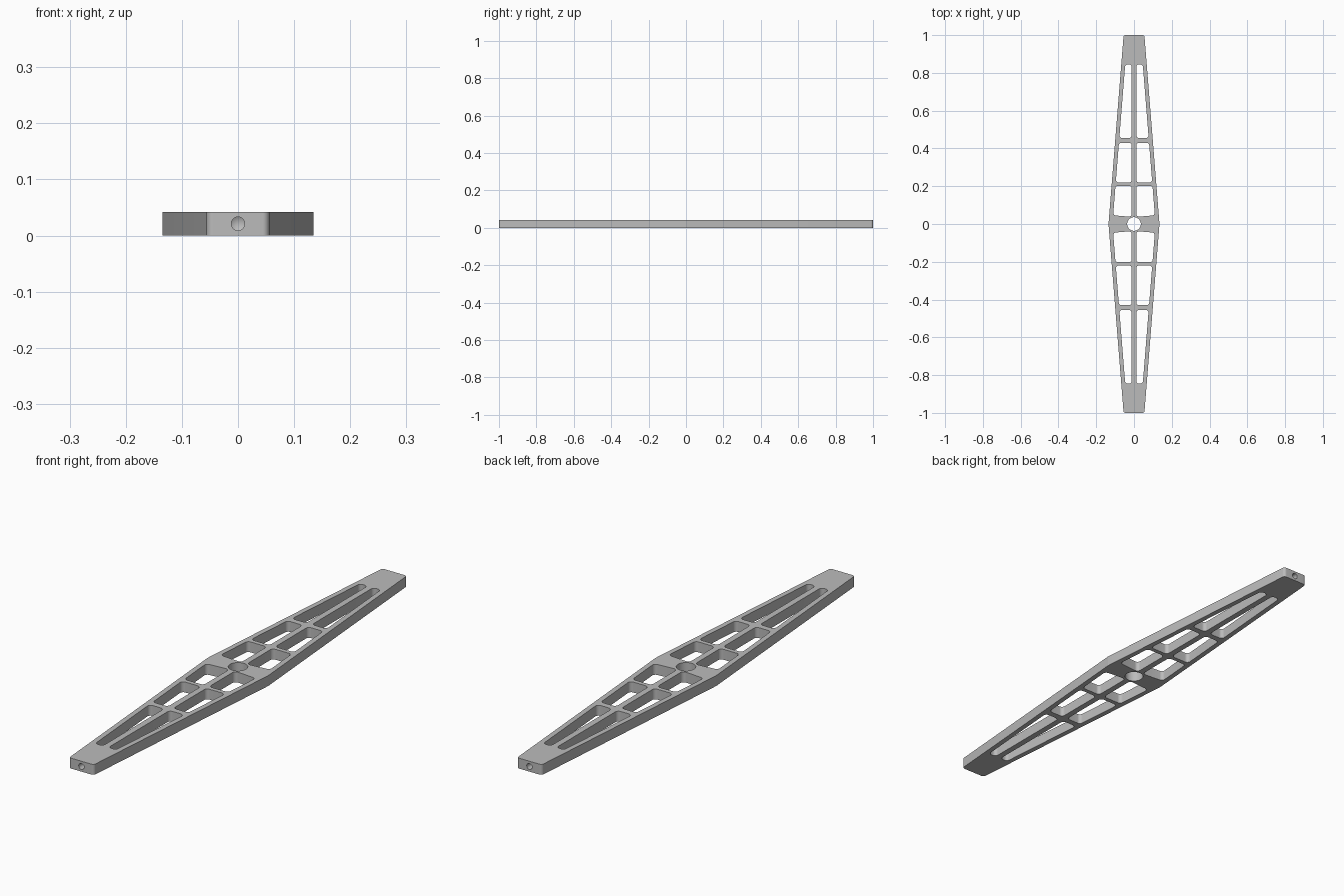
import bpy
import bmesh
from math import cos, sin, tau, tan
from mathutils import Matrix, Vector

cube = bpy.data.objects.get("Cube")
if cube:
    bpy.data.objects.remove(cube, do_unlink=True)

THICK = 0.042      # plate thickness
MID = 0.135        # half width at the centre
TIP = 0.055        # half width at the ends
RIM = 0.021        # width of the outer rail
WEB = 0.0125       # half width of the central rib


def half_width(y):
    return MID + (TIP - MID) * abs(y)


def rounded(points, radius, steps=6):
    """Replace each corner of a polygon with a tangent arc."""
    out = []
    for i, p in enumerate(points):
        p = Vector(p)
        a = (Vector(points[i - 1]) - p).normalized()
        b = (Vector(points[(i + 1) % len(points)]) - p).normalized()
        half = a.angle(b) / 2
        cut = radius / tan(half)
        centre = p + (a + b).normalized() * radius / sin(half)
        start, end = p + a * cut - centre, p + b * cut - centre
        for k in range(steps + 1):
            t = k / steps
            out.append(centre + start.lerp(end, t).normalized() * radius)
    return out


def add_prism(bm, outline, z0, z1):
    base = bm.faces.new([bm.verts.new((p.x, p.y, z0)) for p in outline])
    top = bmesh.ops.extrude_face_region(bm, geom=[base])["geom"]
    verts = [v for v in top if isinstance(v, bmesh.types.BMVert)]
    bmesh.ops.translate(bm, verts=verts, vec=(0, 0, z1 - z0))


def make_object(name, bm):
    bmesh.ops.recalc_face_normals(bm, faces=bm.faces)
    mesh = bpy.data.meshes.new(name)
    bm.to_mesh(mesh)
    bm.free()
    obj = bpy.data.objects.new(name, mesh)
    bpy.context.collection.objects.link(obj)
    return obj


# Tapered plate with rounded end corners
bm = bmesh.new()
add_prism(bm, rounded([(TIP, -1), (MID, 0), (TIP, 1),
                       (-TIP, 1), (-MID, 0), (-TIP, -1)], 0.012), 0, THICK)
arm = make_object("tapered_arm", bm)

# Lightening pockets, centre bore and end holes
bm = bmesh.new()
bays = [(0.038, 0.046, 0.202), (0.22, 0.22, 0.43), (0.455, 0.455, 0.845)]
for sx in (-1, 1):
    for sy in (-1, 1):
        for inner, outer, far in bays:
            corners = [(WEB, inner), (half_width(outer) - RIM, outer),
                       (half_width(far) - RIM, far), (WEB, far)]
            add_prism(bm, rounded([(sx * x, sy * y) for x, y in corners], 0.014),
                      -0.02, THICK + 0.02)

bore = [Vector((0.036 * cos(tau * i / 48), 0.036 * sin(tau * i / 48))) for i in range(48)]
add_prism(bm, bore, -0.02, THICK + 0.02)

for sy in (-1, 1):
    facing = Matrix.Rotation(sy * tau / 4, 4, "X")
    for r_tip, length, y in ((0.012, 0.12, 0.96),):
        hole = bmesh.ops.create_cone(
            bm, cap_ends=True, segments=32, radius1=0.012, radius2=r_tip, depth=length,
            matrix=Matrix.Translation((0, sy * y, THICK / 2)) @ facing)
        # Pointed drill bottom
        floor = [f for f in {f for v in hole["verts"] for f in v.link_faces}
                 if len(f.verts) > 4 and abs(f.calc_center_median().y) < y]
        tip = bmesh.ops.poke(bm, faces=floor)["verts"]
        bmesh.ops.translate(bm, verts=tip, vec=(0, -sy * 0.007, 0))
cutter = make_object("pocket_cutter", bm)
cutter.hide_render = True

cut = arm.modifiers.new("pockets", "BOOLEAN")
cut.operation = "DIFFERENCE"
cut.solver = "EXACT"
cut.object = cutter
bpy.context.view_layer.objects.active = arm
arm.select_set(True)
bpy.ops.object.modifier_apply(modifier=cut.name)
bpy.data.objects.remove(cutter, do_unlink=True)

# Single grey finish, smooth on the fillets
grey = bpy.data.materials.new("plain_grey")
grey.use_nodes = True
colour = (0.5, 0.5, 0.5, 1)
grey.diffuse_color = colour
grey.node_tree.nodes["Principled BSDF"].inputs["Base Color"].default_value = colour
arm.data.materials.clear()
arm.data.materials.append(grey)
bpy.ops.object.shade_smooth_by_angle(angle=0.6)
